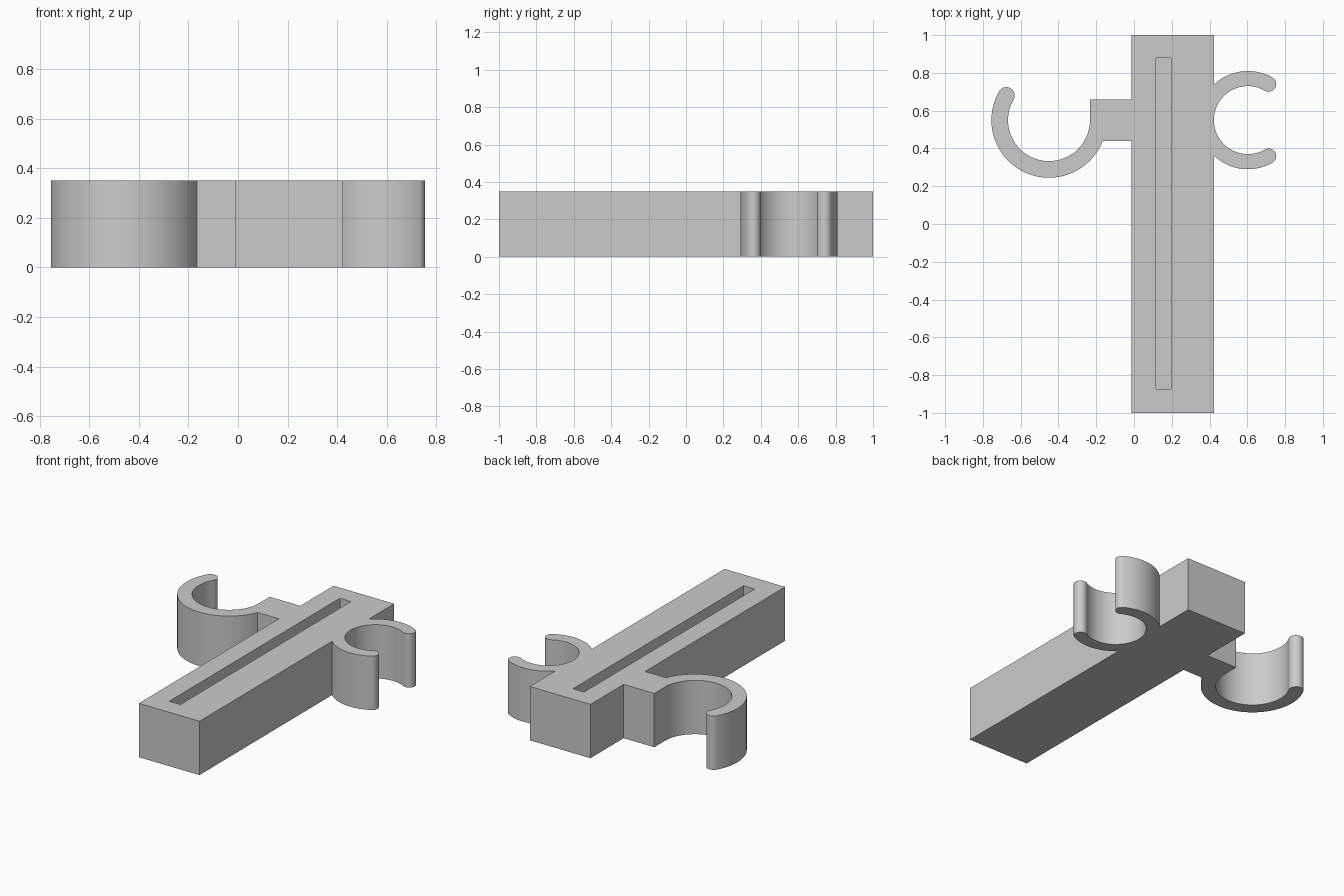
import bpy
import bmesh
from math import radians, degrees, sin, cos, acos, asin

cube = bpy.data.objects.get("Cube")
if cube:
    bpy.data.objects.remove(cube, do_unlink=True)

HEIGHT = 0.35
SLOT_DEPTH = 0.22
LEFT, RIGHT = 0.423, -0.013          # side faces of the bar
ARM_TOP, ARM_LOW = 0.659, 0.439

grey = bpy.data.materials.new("light grey")
grey.use_nodes = True
colour = (0.6, 0.6, 0.6, 1)
grey.diffuse_color = colour
grey.node_tree.nodes["Principled BSDF"].inputs["Base Color"].default_value = colour


def arc(centre, radius, start, end):
    """Points on an arc, angles in degrees."""
    steps = max(10, int(abs(end - start) / 4))
    angles = [radians(start + (end - start) * i / steps) for i in range(steps + 1)]
    return [(centre[0] + radius * cos(a), centre[1] + radius * sin(a)) for a in angles]


def tip(centre, inner, outer, angle, start):
    """Half-round end of a ring at the given angle."""
    middle = (inner + outer) / 2
    a = radians(angle)
    end = (centre[0] + middle * cos(a), centre[1] + middle * sin(a))
    return arc(end, (outer - inner) / 2, start, start + 180)


def prism(name, outline, low, high):
    """Extrude a flat outline upwards."""
    bm = bmesh.new()
    points = []
    for x, y in outline:
        if not points or abs(x - points[-1][0]) + abs(y - points[-1][1]) > 1e-4:
            points.append((x, y))
    face = bm.faces.new([bm.verts.new((x, y, low)) for x, y in points])
    result = bmesh.ops.extrude_face_region(bm, geom=[face])
    top = [v for v in result["geom"] if isinstance(v, bmesh.types.BMVert)]
    bmesh.ops.translate(bm, verts=top, vec=(0, 0, high - low))
    bmesh.ops.recalc_face_normals(bm, faces=bm.faces)
    mesh = bpy.data.meshes.new(name)
    bm.to_mesh(mesh)
    bm.free()
    mesh.materials.append(grey)
    obj = bpy.data.objects.new(name, mesh)
    bpy.context.collection.objects.link(obj)
    return obj


# Small open clip on the left side of the bar
clip, clip_in, clip_out = (0.603, 0.55), 0.18, 0.26
root = degrees(acos((LEFT - clip[0]) / clip_out))
clip_line = (arc(clip, clip_out, -root, -60)
             + tip(clip, clip_in, clip_out, -60, -60)
             + arc(clip, clip_in, -60, -300)
             + tip(clip, clip_in, clip_out, 60, -120)
             + arc(clip, clip_out, 60, root))

# Large hook on the right side, carried by a short arm
hook, hook_in, hook_out = (-0.45, 0.55), 0.217, 0.305
meet = degrees(asin((ARM_LOW - hook[1]) / hook_out))
hook_line = ([(RIGHT, ARM_TOP), (hook[0] + hook_in, ARM_TOP)]
             + arc(hook, hook_in, 0, -210)
             + tip(hook, hook_in, hook_out, 150, -30)
             + arc(hook, hook_out, -210, meet)
             + [(RIGHT, ARM_LOW)])

# Bar, clip and hook form one solid piece
outline = ([(RIGHT, -1), (LEFT, -1)] + clip_line
           + [(LEFT, 1), (RIGHT, 1)] + hook_line)
holder = prism("holder_bar_with_clip_and_hook", outline, 0, HEIGHT)

# Long blind slot in the top
slot = prism("slot_cutter", [(0.117, -0.873), (0.197, -0.873), (0.197, 0.88), (0.117, 0.88)],
             HEIGHT - SLOT_DEPTH, HEIGHT + 0.1)
slot.hide_render = True
cut = holder.modifiers.new("slot", 'BOOLEAN')
cut.operation = 'DIFFERENCE'
cut.solver = 'EXACT'
cut.object = slot

bpy.ops.object.select_all(action='DESELECT')
holder.select_set(True)
bpy.context.view_layer.objects.active = holder
bpy.ops.object.modifier_apply(modifier=cut.name)
bpy.data.objects.remove(slot, do_unlink=True)
bpy.ops.object.shade_smooth_by_angle(angle=radians(30))
